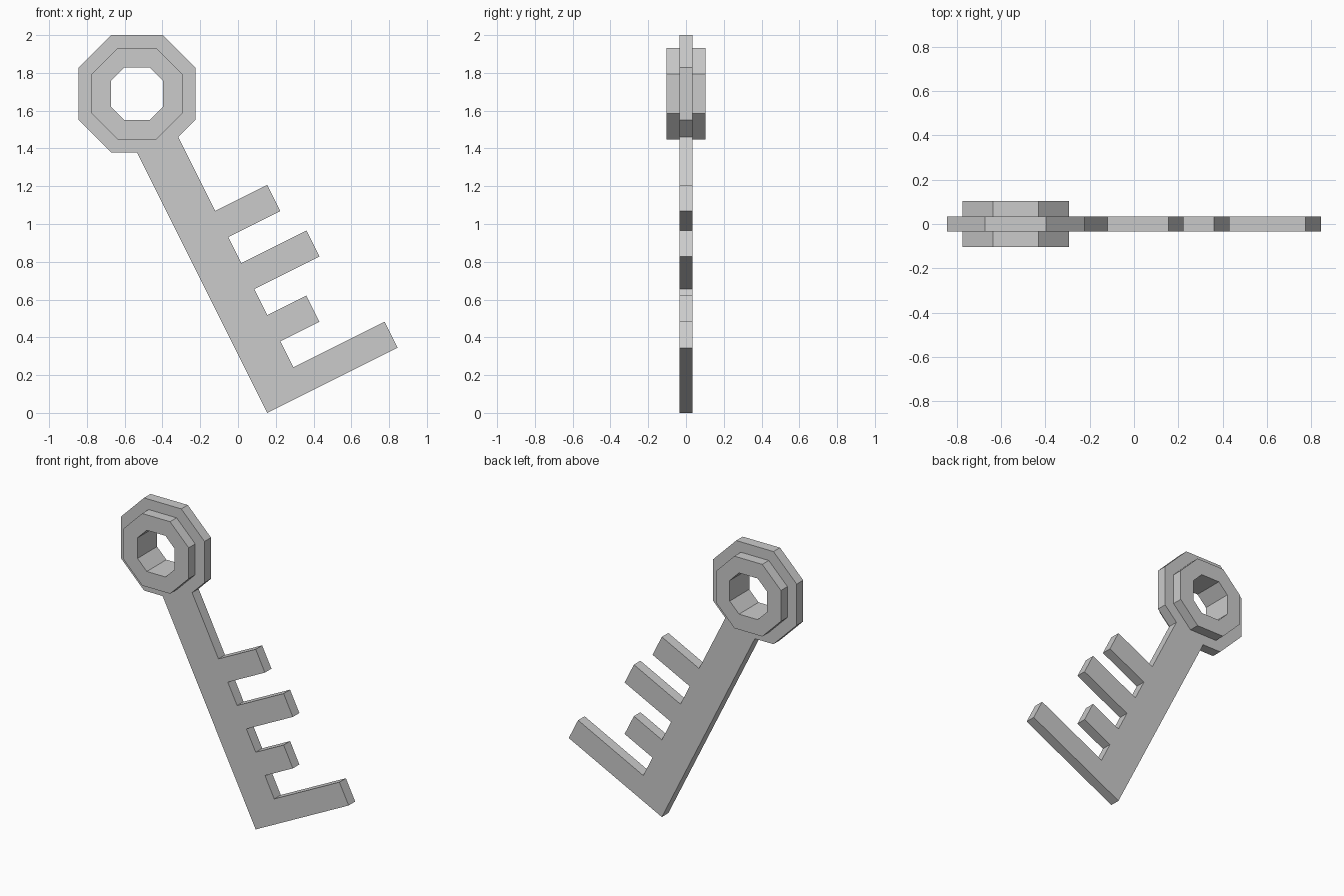
import bpy, bmesh

if "Cube" in bpy.data.objects:
    bpy.data.objects.remove(bpy.data.objects["Cube"])

U = 2 / 29            # design unit: the whole key sits on a regular grid
X0 = 2.25             # centring shift, in units
CX, CZ = -10, 24.5    # centre of the bow, in units


def to_world(x, y, z):
    return ((x + X0) * U, y * U, z * U)


def finish(name, bm):
    bmesh.ops.recalc_face_normals(bm, faces=bm.faces)
    mesh = bpy.data.meshes.new(name)
    bm.to_mesh(mesh)
    bm.free()
    obj = bpy.data.objects.new(name, mesh)
    bpy.context.collection.objects.link(obj)
    return obj


def octagon(bm, r, h, y):
    """Loop of 8 vertices: r = half width, h = half length of the straight sides."""
    pts = [(r, -h), (r, h), (h, r), (-h, r), (-r, h), (-r, -h), (-h, -r), (h, -r)]
    return [bm.verts.new(to_world(CX + x, y, CZ + z)) for x, z in pts]


# Bow: stepped octagonal ring with a through hole
bm = bmesh.new()
section = [(4.5, 2, -0.5), (4.5, 2, 0.5), (3.5, 1.5, 0.5), (3.5, 1.5, 1.5),
           (2, 1, 1.5), (2, 1, -1.5), (3.5, 1.5, -1.5), (3.5, 1.5, -0.5)]
loops = [octagon(bm, *s) for s in section]
for a, b in zip(loops, loops[1:] + loops[:1]):
    for i in range(8):
        j = (i + 1) % 8
        bm.faces.new((a[i], a[j], b[j], b[i]))
finish("key_bow", bm)

# Blade: slanted shaft with foot and three teeth, (along shaft, across shaft)
W = 1.5
outline = [(10, 0), (0, 0), (0, 5), (1, 5), (1, W)]
for start, reach in ((2, 3), (4, 4), (6, 3.5)):
    outline += [(start, W), (start, reach), (start + 1, reach), (start + 1, W)]
outline.append((29.5 / 3, W))                      # meets the bow's slanted side
profile = [(2 * v - u, 2 * u + v) for u, v in outline]
profile.append((CX + 2, CZ - 4.5))                 # bow corner

bm = bmesh.new()
front = bm.faces.new([bm.verts.new(to_world(x, -0.5, z)) for x, z in profile])
ext = bmesh.ops.extrude_face_region(bm, geom=[front], use_keep_orig=True)
bmesh.ops.translate(bm, vec=(0, U, 0),
                    verts=[g for g in ext["geom"] if isinstance(g, bmesh.types.BMVert)])
finish("key_blade", bm)
